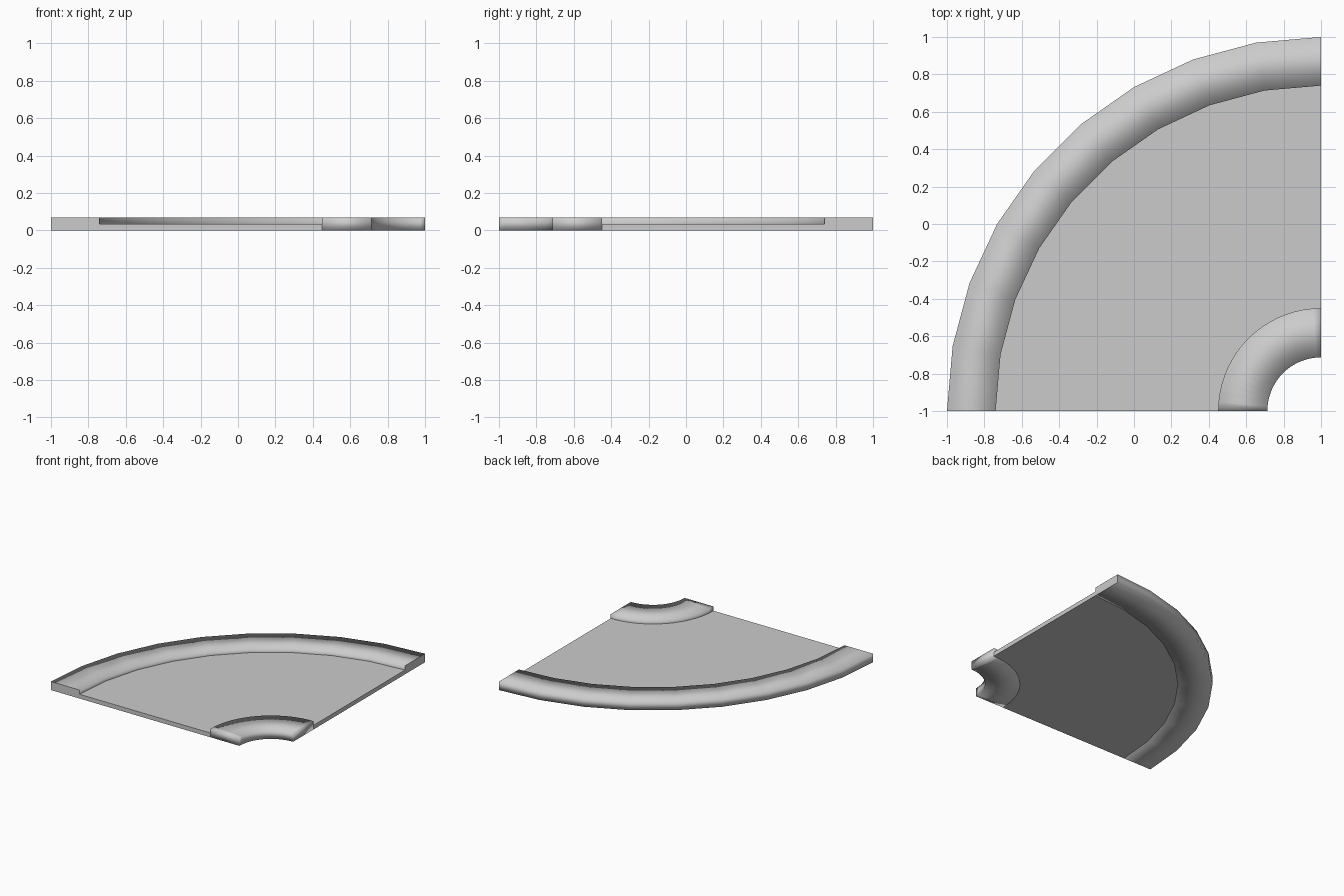
import bpy, bmesh
from math import sin, cos, radians

if "Cube" in bpy.data.objects:
    bpy.data.objects.remove(bpy.data.objects["Cube"])

CX, CY = 1.0, -1.0  # centre of the corner


def arc_sweep(name, r_in, r_out, height, steps, smooth_sides=False, smooth_ends=False):
    """Quarter-circle sweep of a rectangular section."""
    bm = bmesh.new()
    section = [(r_in, 0), (r_out, 0), (r_out, height), (r_in, height)]
    rings = []
    for i in range(steps + 1):
        a = radians(90 + 90 * i / steps)
        rings.append([bm.verts.new((CX + r * cos(a), CY + r * sin(a), z))
                      for r, z in section])
    for a, b in zip(rings, rings[1:]):
        for k in range(4):
            n = (k + 1) % 4
            bm.faces.new((a[k], a[n], b[n], b[k])).smooth = smooth_sides
    for ring in (rings[0], rings[-1]):
        bm.faces.new(ring).smooth = smooth_ends
        if not smooth_ends:
            for k in range(4):
                bm.edges.get((ring[k], ring[(k + 1) % 4])).smooth = False
    bmesh.ops.recalc_face_normals(bm, faces=bm.faces)
    mesh = bpy.data.meshes.new(name)
    bm.to_mesh(mesh)
    bm.free()
    obj = bpy.data.objects.new(name, mesh)
    bpy.context.collection.objects.link(obj)
    return obj


# Flat road surface between the kerbs
arc_sweep("road", 0.55, 1.74, 0.035, 9)
# Raised outer kerb, ten-degree segments
arc_sweep("outer_kerb", 1.74, 2.0, 0.07, 9, smooth_sides=True)
# Raised inner kerb, soft shaded all over
arc_sweep("inner_kerb", 0.287, 0.55, 0.07, 18, smooth_sides=True, smooth_ends=True)
